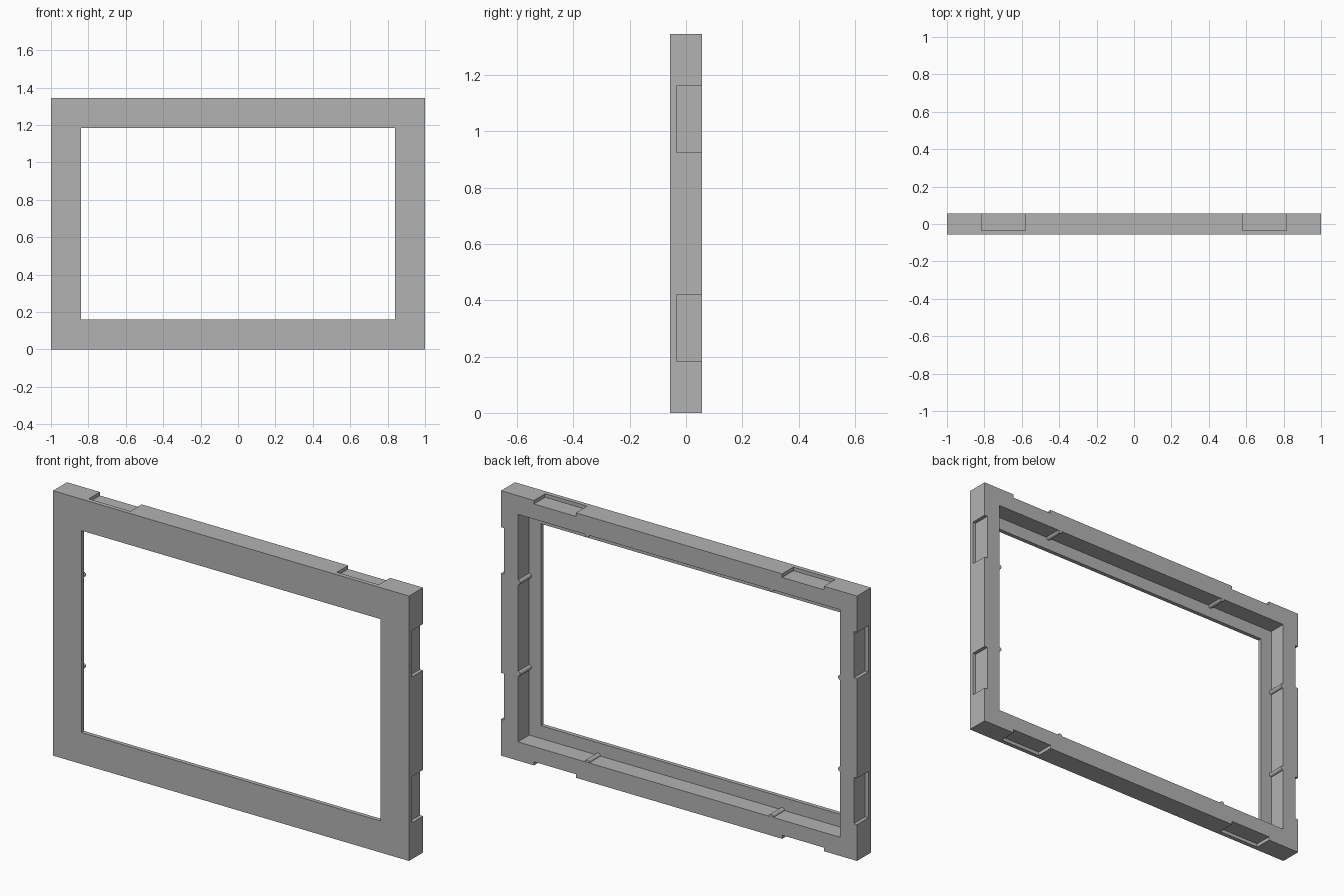
import bpy
import math

cube = bpy.data.objects.get("Cube")
if cube:
    bpy.data.objects.remove(cube, do_unlink=True)

# Overall sizes
W, D, H = 2.0, 0.112, 1.345
MID = H / 2
BACK = D / 2
LIP_Y = -BACK + 0.021       # floor of the rear recess
WALL, BORDER = 0.095, 0.16  # rear wall width, front border width
NOTCH_Y, NOTCH_DEPTH, NOTCH_LEN = -0.034, 0.018, 0.235
RIB_R = 0.0125

grey = bpy.data.materials.new("plain grey")
grey.use_nodes = True
grey.diffuse_color = (0.45, 0.45, 0.45, 1)
grey.node_tree.nodes["Principled BSDF"].inputs["Base Color"].default_value = (0.45, 0.45, 0.45, 1)


def box(name, x, y, z):
    """Box from (min, max) ranges on each axis."""
    spans = (x, y, z)
    bpy.ops.mesh.primitive_cube_add(size=1, location=[(a + b) / 2 for a, b in spans])
    ob = bpy.context.object
    ob.name = name
    ob.scale = [b - a for a, b in spans]
    bpy.ops.object.transform_apply(location=True, rotation=False, scale=True)
    ob.data.materials.append(grey)
    return ob


def cut(target, cutter):
    """Subtract a cutter and remove it."""
    cutter.hide_render = True
    mod = target.modifiers.new("cut", "BOOLEAN")
    mod.operation = "DIFFERENCE"
    mod.solver = "EXACT"
    mod.object = cutter
    bpy.context.view_layer.objects.active = target
    bpy.ops.object.modifier_apply(modifier=mod.name)
    bpy.data.objects.remove(cutter, do_unlink=True)


def around(margin):
    """x and z ranges of a rectangle inset from the outline."""
    return (-W / 2 + margin, W / 2 - margin), (margin, H - margin)


# Frame with a front opening and a wider recess behind it
frame = box("frame", (-W / 2, W / 2), (-BACK, BACK), (0, H))
x, z = around(BORDER)
cut(frame, box("opening_cutter", x, (-1, 1), z))
x, z = around(WALL)
cut(frame, box("recess_cutter", x, (LIP_Y, 1), z))

# Shallow notches in the outer edges, open to the back
depth_y = (NOTCH_Y, BACK + 0.1)
for a in (-1, 1):
    for b in (-1, 1):
        cx, cz = a * 0.697, MID + b * 0.37
        half = NOTCH_LEN / 2
        edge_x = sorted((a * (W / 2 - NOTCH_DEPTH), a * (W / 2 + 0.1)))
        edge_z = sorted((MID + b * (MID - NOTCH_DEPTH), MID + b * (MID + 0.1)))
        cut(frame, box("side_notch_cutter", edge_x, depth_y, (cz - half, cz + half)))
        cut(frame, box("end_notch_cutter", (cx - half, cx + half), depth_y, edge_z))


# Rounded grip ribs on the inner walls of the recess
def rib(name, px, pz):
    y0, y1 = LIP_Y - 0.005, BACK - 0.001
    bpy.ops.mesh.primitive_cylinder_add(vertices=20, radius=RIB_R, depth=y1 - y0,
                                        location=(px, (y0 + y1) / 2, pz),
                                        rotation=(math.pi / 2, 0, 0))
    ob = bpy.context.object
    ob.name = name
    ob.data.materials.append(grey)
    bpy.ops.object.shade_smooth_by_angle(angle=math.radians(40))


for a, side in ((-1, "right"), (1, "left")):
    for b, level in ((-1, "lower"), (1, "upper")):
        rib(f"{side}_wall_rib_{level}", a * (W / 2 - WALL), MID + b * 0.232)
        rib(f"{level}_wall_rib_{side}", a * 0.517, MID + b * (MID - WALL))
